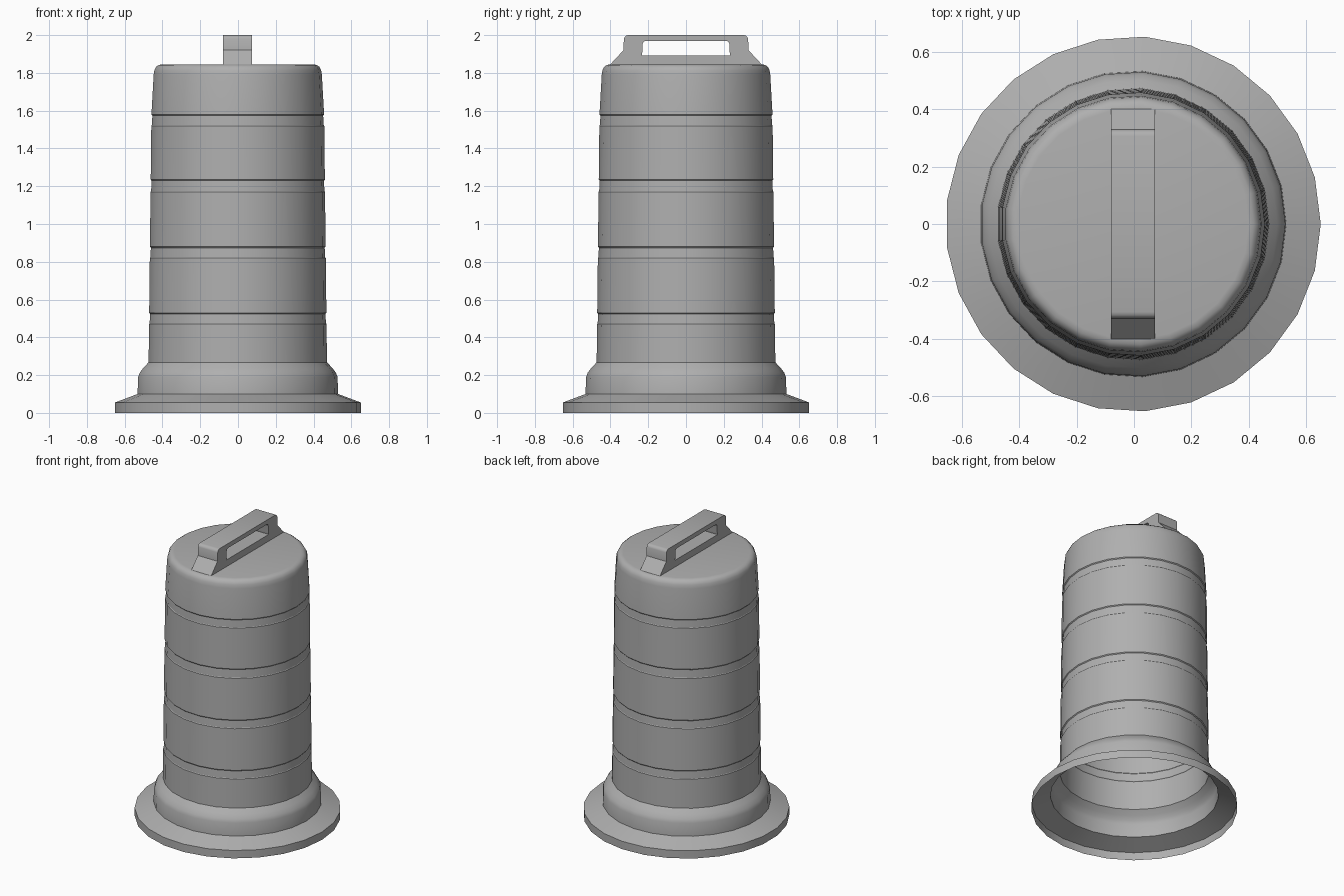
import bpy, bmesh, math

if "Cube" in bpy.data.objects:
    bpy.data.objects.remove(bpy.data.objects["Cube"])

SIDES = 25
CX = -0.003  # axis offset that centres the odd-sided outline

grey = bpy.data.materials.new("dark_grey_plastic")
grey.diffuse_color = (0.43, 0.43, 0.43, 1)
grey.use_nodes = True
grey.node_tree.nodes["Principled BSDF"].inputs["Base Color"].default_value = grey.diffuse_color


def make_object(name, bm, angle=30):
    bmesh.ops.recalc_face_normals(bm, faces=bm.faces)
    me = bpy.data.meshes.new(name)
    bm.to_mesh(me)
    bm.free()
    me.materials.append(grey)
    ob = bpy.data.objects.new(name, me)
    bpy.context.collection.objects.link(ob)
    bpy.ops.object.select_all(action='DESELECT')
    ob.select_set(True)
    bpy.context.view_layer.objects.active = ob
    bpy.ops.object.shade_smooth_by_angle(angle=math.radians(angle))
    return ob


def lathe(name, profile):
    bm = bmesh.new()
    rings = []
    for r, z in profile:
        rings.append([bm.verts.new((CX + r * math.cos(2 * math.pi * i / SIDES),
                                    r * math.sin(2 * math.pi * i / SIDES), z))
                      for i in range(SIDES)])
    for a, b in zip(rings, rings[1:]):
        for i in range(SIDES):
            j = (i + 1) % SIDES
            bm.faces.new((a[i], a[j], b[j], b[i]))
    bm.faces.new(rings[-1])
    ob = make_object(name, bm)
    if ob.data.polygons[-1].normal.z < 0:  # outward normals on the open shell
        ob.data.flip_normals()
    return ob


def taper(z):
    return 0.474 - 0.0115 * (z - 0.27)


# hollow drum: weighted foot, bulge, banded wall, rounded lid
profile = [(0.653, 0.0), (0.653, 0.055), (0.533, 0.10), (0.53, 0.19),
           (0.521, 0.213), (0.502, 0.238), (taper(0.27), 0.268)]
for low, high in ((0.47, 0.53), (0.82, 0.88), (1.17, 1.235), (1.52, 1.58)):
    profile += [(taper(low), low), (taper(low) - 0.003, low + 0.004),
                (taper(high) - 0.005, high - 0.006), (taper(high), high)]
profile += [(0.447, 1.79), (0.443, 1.815), (0.434, 1.832), (0.42, 1.842), (0.402, 1.845)]
lathe("drum_body", profile)

# carrying handle: side outline with an opening, extruded across x
outer = [(0.401, 1.845), (0.331, 1.92), (0.329, 1.98), (0.325, 1.99),
         (0.317, 1.997), (0.306, 2.0)]
inner = [(0.235, 1.892), (0.231, 1.91), (0.23, 1.952), (0.227, 1.961),
         (0.221, 1.967), (0.212, 1.969)]
bm = bmesh.new()


def loop(half, x):
    pts = half + [(-y, z) for y, z in reversed(half)]
    return [bm.verts.new((x, y, z)) for y, z in pts]


left, right = CX - 0.0765, CX + 0.0765
o1, o2 = loop(outer, left), loop(outer, right)
i1, i2 = loop(inner, left), loop(inner, right)
n = len(o1)
for i in range(n):
    j = (i + 1) % n
    bm.faces.new((o1[i], o1[j], i1[j], i1[i]))
    bm.faces.new((o2[i], i2[i], i2[j], o2[j]))
    bm.faces.new((o1[i], o2[i], o2[j], o1[j]))
    bm.faces.new((i1[i], i1[j], i2[j], i2[i]))
make_object("carry_handle", bm)
